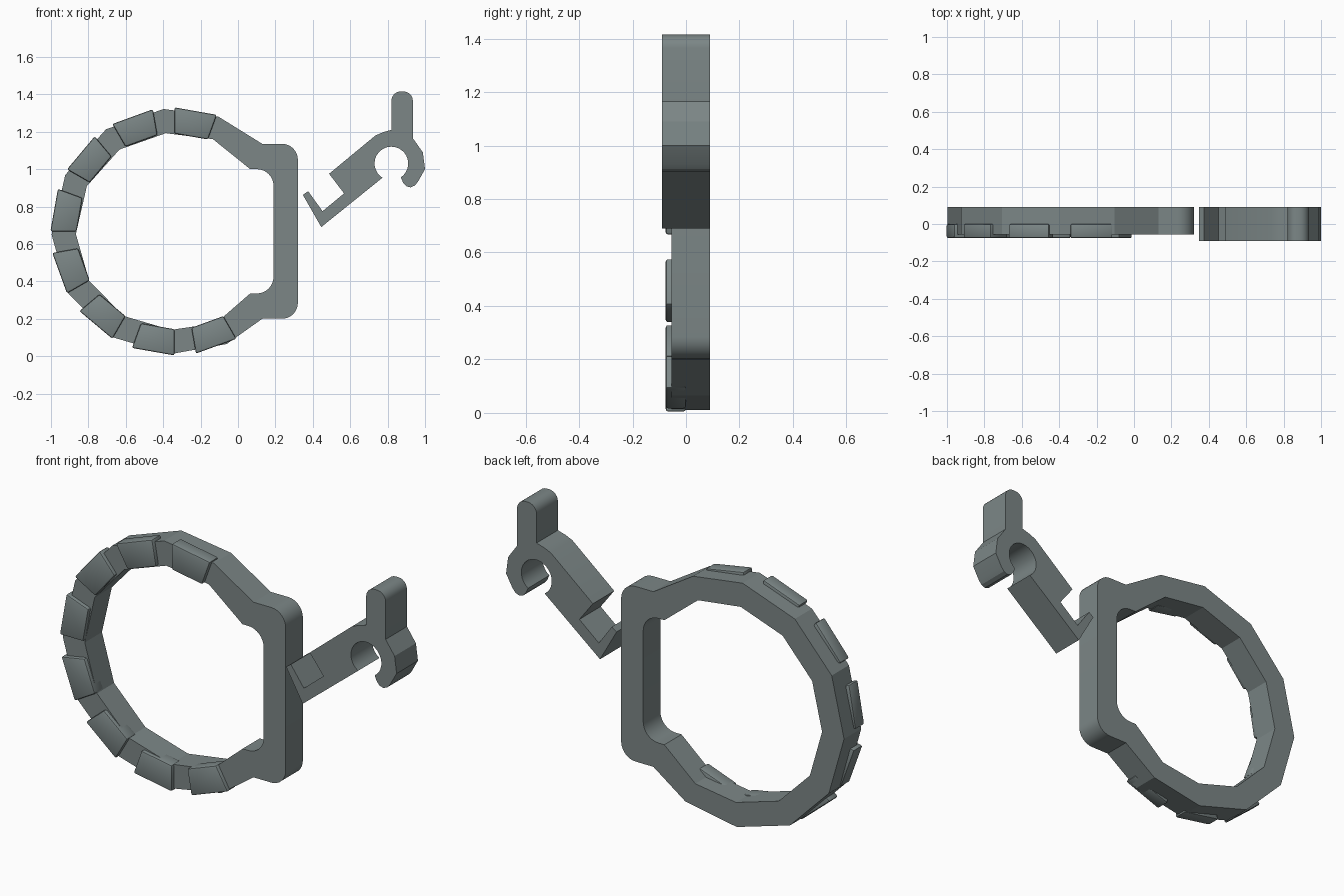
import bpy, bmesh, math

if "Cube" in bpy.data.objects:
    bpy.data.objects.remove(bpy.data.objects["Cube"])

grey = bpy.data.materials.new("steel_grey")
grey.diffuse_color = (0.20, 0.24, 0.24, 1)
grey.use_nodes = True
grey.node_tree.nodes["Principled BSDF"].inputs["Base Color"].default_value = grey.diffuse_color


def arc(cx, cz, r, a0, a1, n=8):
    """Points on an arc in the x-z plane, angles in degrees."""
    angles = [math.radians(a0 + (a1 - a0) * i / n) for i in range(n + 1)]
    return [(cx + r * math.cos(a), cz + r * math.sin(a)) for a in angles]


def extrude(name, outline, y0, y1, bevel=0, smooth=True):
    """Solid made from an x-z outline, running from y0 to y1."""
    bm = bmesh.new()
    face = bm.faces.new([bm.verts.new((x, y0, z)) for x, z in outline])
    ext = bmesh.ops.extrude_face_region(bm, geom=[face])
    moved = [v for v in ext["geom"] if isinstance(v, bmesh.types.BMVert)]
    bmesh.ops.translate(bm, verts=moved, vec=(0, y1 - y0, 0))
    bmesh.ops.recalc_face_normals(bm, faces=bm.faces)
    if bevel:
        bmesh.ops.bevel(bm, geom=list(bm.edges), offset=bevel, segments=2,
                        profile=0.5, affect='EDGES')
    bmesh.ops.triangulate(bm, faces=[f for f in bm.faces if len(f.verts) > 4])
    me = bpy.data.meshes.new(name)
    bm.to_mesh(me)
    bm.free()
    me.materials.append(grey)
    ob = bpy.data.objects.new(name, me)
    bpy.context.collection.objects.link(ob)
    if smooth:
        bpy.ops.object.select_all(action='DESELECT')
        ob.select_set(True)
        bpy.context.view_layer.objects.active = ob
        bpy.ops.object.shade_smooth_by_angle(angle=math.radians(24))
    return ob


CX, CZ = -0.34, 0.667

# Faceted ring joined to a straight bar with rounded corners
outer = [(0.13, 1.135)] + arc(CX, CZ, 0.657, 69, 69, 1)[:1]
outer += arc(CX, CZ, 0.657, 95, 268, 6) + [(-0.06, 0.065), (0.13, 0.20)]
outer += arc(0.235, 0.285, 0.085, -90, 0) + arc(0.235, 1.05, 0.085, 0, 90)
inner = [(0.065, 1.0), (-0.134, 1.16)] + arc(CX, CZ, 0.527, 95, 268, 6)
inner += [(-0.118, 0.176), (0.065, 0.335)]
inner += arc(0.10, 0.425, 0.09, -90, 0) + arc(0.10, 0.91, 0.09, 0, 90)

bm = bmesh.new()
edges = []
for loop in (outer, inner):
    vs = [bm.verts.new((x, -0.055, z)) for x, z in loop]
    edges += [bm.edges.new((vs[i - 1], vs[i])) for i in range(len(vs))]
bmesh.ops.triangle_fill(bm, edges=edges, use_beauty=True)
ext = bmesh.ops.extrude_face_region(bm, geom=list(bm.faces))
bmesh.ops.translate(bm, vec=(0, 0.145, 0),
                    verts=[v for v in ext["geom"] if isinstance(v, bmesh.types.BMVert)])
bmesh.ops.recalc_face_normals(bm, faces=bm.faces)
me = bpy.data.meshes.new("ring_frame")
bm.to_mesh(me)
bm.free()
me.materials.append(grey)
ring = bpy.data.objects.new("ring_frame", me)
bpy.context.collection.objects.link(ring)
bpy.context.view_layer.objects.active = ring
ring.select_set(True)
bpy.ops.object.shade_smooth_by_angle(angle=math.radians(20))

# Raised grip blocks along the front of the ring
for i in range(8):
    a = 70 + 30 * i
    block = arc(CX, CZ, 0.663, a, a + 20, 1) + arc(CX, CZ, 0.523, a + 20, a, 1)
    extrude("grip_block_%d" % (i + 1), block, -0.076, 0.0, bevel=0.009)

# Gate lever: thumb tab, pivot hook, arm and latch
gate = arc(0.87, 1.365, 0.05, 180, 90, 6) + arc(0.885, 1.365, 0.05, 90, 0, 6)
gate += [(0.935, 1.165), (0.988, 1.09), (1.0, 1.0), (0.962, 0.932)]
gate += [(0.945, 0.912), (0.922, 0.902), (0.90, 0.908), (0.884, 0.925)]
gate += arc(0.82, 1.03, 0.09, -56, 238, 24)
gate += [(0.445, 0.69), (0.347, 0.862), (0.375, 0.882), (0.452, 0.775)]
gate += [(0.567, 0.87), (0.487, 0.975), (0.735, 1.18), (0.775, 1.197), (0.82, 1.21)]
extrude("gate_lever", gate, -0.09, 0.09)
